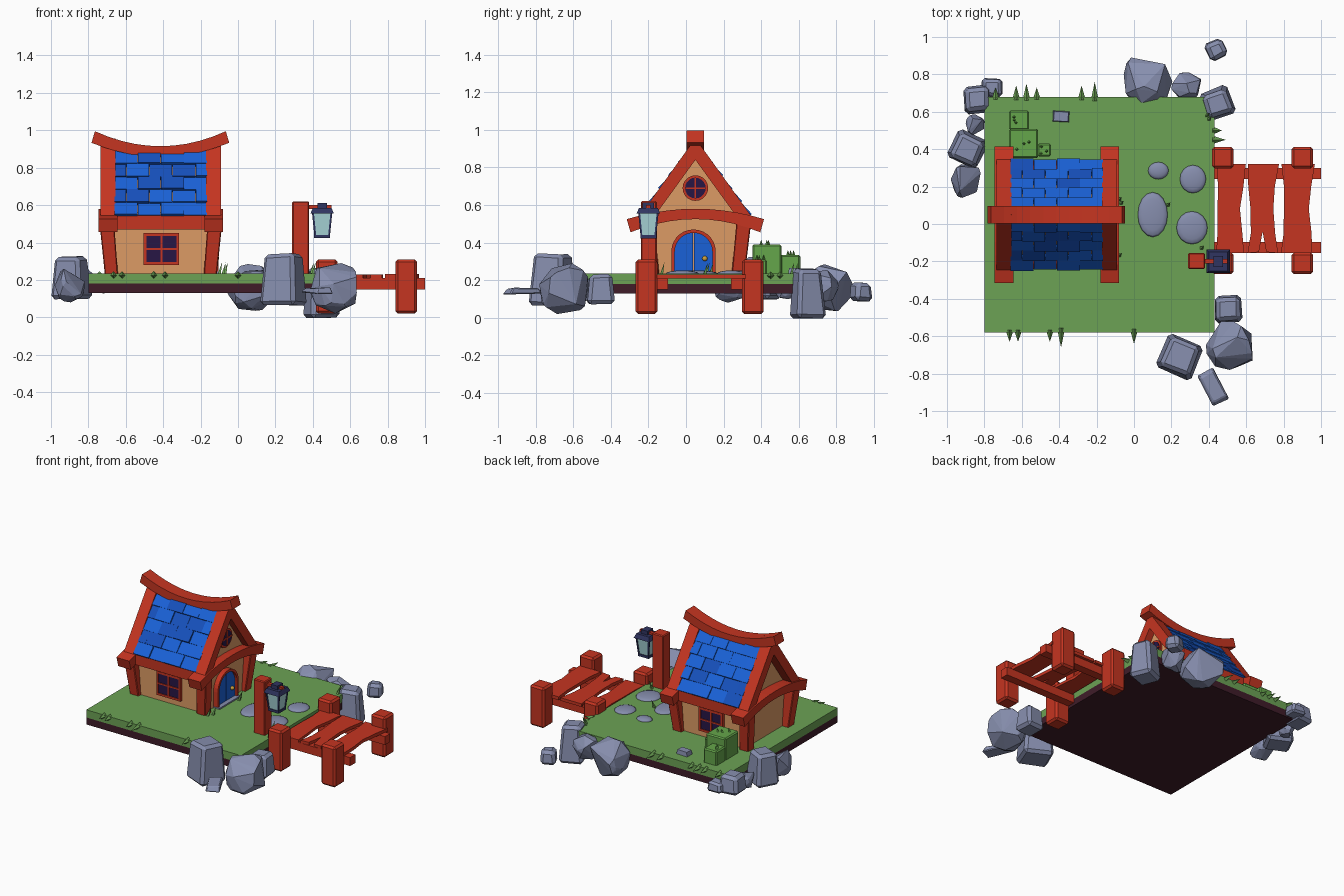
import bpy, bmesh, math, random
from mathutils import Vector, Matrix

if "Cube" in bpy.data.objects:
    bpy.data.objects.remove(bpy.data.objects["Cube"])

random.seed(4)

def material(name, r, g, b):
    m = bpy.data.materials.new(name)
    m.diffuse_color = (r, g, b, 1)
    m.use_nodes = True
    m.node_tree.nodes["Principled BSDF"].inputs["Base Color"].default_value = m.diffuse_color
    return m

RED = material("red_wood", .56, .035, .015)
TAN = material("plaster", .72, .33, .13)
BLUE = material("blue", .01, .12, .68)
DEEP = material("deep_blue", .008, .08, .5)
DARK = material("dark_pane", .02, .008, .06)
GREEN = material("grass", .15, .36, .09)
BUSH = material("bush", .13, .38, .07)
DIRT = material("dirt", .05, .012, .022)
ROCK = material("rock", .24, .27, .42)
NAVY = material("lantern_metal", .03, .035, .12)
GLASS = material("lantern_glass", .4, .68, .7)
GOLD = material("brass", .6, .35, .05)

def finish(name, bm, mat, smooth=False):
    bmesh.ops.recalc_face_normals(bm, faces=bm.faces)
    me = bpy.data.meshes.new(name)
    bm.to_mesh(me)
    bm.free()
    me.materials.append(mat)
    for p in me.polygons:
        p.use_smooth = smooth
    ob = bpy.data.objects.new(name, me)
    bpy.context.collection.objects.link(ob)
    return ob

def box(name, c, size, mat, rot=0, taper=1, lean=(0, 0), bevel=0, matrix=None, jitter=0):
    bm = bmesh.new()
    bmesh.ops.create_cube(bm, size=1)
    for v in bm.verts:
        k = taper if v.co.z > 0 else 1
        s = .5 if v.co.z > 0 else -.5
        v.co = Vector((v.co.x * size[0] * k + lean[0] * s, v.co.y * size[1] * k + lean[1] * s, v.co.z * size[2]))
        v.co += Vector([random.uniform(-jitter, jitter) for _ in range(3)])
    if bevel:
        bmesh.ops.bevel(bm, geom=bm.edges[:], offset=bevel, segments=1, affect='EDGES')
    bm.transform(matrix or Matrix.Translation(c) @ Matrix.Rotation(math.radians(rot), 4, 'Z'))
    return finish(name, bm, mat)

def span(name, x, y, z, mat, **kw):
    return box(name, [(a + b) / 2 for a, b in (x, y, z)], [b - a for a, b in (x, y, z)], mat, **kw)

def prism(name, pts, axis, lo, hi, mat):
    put = {'x': lambda a, b, c: (c, a, b), 'y': lambda a, b, c: (a, c, b), 'z': lambda a, b, c: (a, b, c)}[axis]
    bm = bmesh.new()
    f = bm.faces.new([bm.verts.new(put(a, b, lo)) for a, b in pts])
    r = bmesh.ops.extrude_face_region(bm, geom=[f])
    d = Vector(put(0, 0, hi - lo))
    bmesh.ops.translate(bm, vec=d, verts=[v for v in r['geom'] if isinstance(v, bmesh.types.BMVert)])
    return finish(name, bm, mat)

def boulder(name, c, size):
    bm = bmesh.new()
    for _ in range(26):
        p = Vector([random.gauss(0, 1) for _ in range(3)]).normalized()
        bm.verts.new([math.copysign(abs(a) ** .8, a) for a in p])
    r = bmesh.ops.convex_hull(bm, input=bm.verts[:])
    bmesh.ops.delete(bm, geom=list({v for v in r['geom_interior'] + r['geom_unused']
                                    if isinstance(v, bmesh.types.BMVert)}), context='VERTS')
    lo, hi = ([f(v.co[i] for v in bm.verts) for i in range(3)] for f in (min, max))
    for v in bm.verts:
        v.co = [c[i] + size[i] * ((v.co[i] - lo[i]) / (hi[i] - lo[i]) - .5) for i in range(3)]
    finish(name, bm, ROCK)

def cone(name, base, tip, r, mat):
    b, d = Vector(base), Vector(tip) - Vector(base)
    bm = bmesh.new()
    bmesh.ops.create_cone(bm, segments=4, radius1=r, radius2=0, depth=d.length, cap_ends=True,
                          matrix=Matrix.Translation(b + d / 2) @ d.to_track_quat('Z', 'Y').to_matrix().to_4x4())
    finish(name, bm, mat)

def ball(name, c, size, mat):
    bm = bmesh.new()
    bmesh.ops.create_uvsphere(bm, u_segments=16, v_segments=8, radius=1)
    bm.transform(Matrix.Translation(c) @ Matrix.Diagonal((*size, 1)))
    finish(name, bm, mat, True)

def arch(cy, r, z0, zc, a0=0, a1=180, n=14):
    pts = [(cy + r * math.cos(math.radians(a0 + (a1 - a0) * i / n)),
            zc + r * math.sin(math.radians(a0 + (a1 - a0) * i / n))) for i in range(n + 1)]
    return [(pts[0][0], z0)] + pts + [(pts[-1][0], z0)]

# Ground slab
span("grass_slab", (-.8, .43), (-.58, .68), (.18, .235), GREEN)
span("dirt_slab", (-.8, .43), (-.58, .68), (.13, .18), DIRT)

# House walls with gable
CY, CX = .05, -.415
prism("house_walls", [(CY + y, z) for y, z in ((-.235, .23), (.235, .23), (.235, .56), (0, .89), (-.235, .56))],
      'x', -.665, -.14, TAN)
T = [i / 5 for i in range(-5, 6)]
for s, x in ((-1, -.695), (1, -.13)):
    # Gable rafters and curved cross beam
    prism("gable_rafters", [(CY + y, z) for y, z in ((-.305, .53), (0, .955), (.305, .53),
          (.225, .53), (0, .84), (-.225, .53))], 'x', x - .04, x + .04, RED)
    prism("gable_beam", [(CY + .365 * t, .58 - .055 * t * t) for t in T] +
          [(CY + .345 * t, .525 - .07 * t * t) for t in reversed(T)], 'x', x - .05, x + .05, RED)
    # Leaning corner posts
    for e in (-1, 1):
        box("corner_post", (x - s * .006, CY + e * .242, .365), (.07, .07, .28), RED,
            taper=1.12, lean=(s * .025, e * .03), bevel=.005)

# Eave beams and roof tiles
x0, x1, rows = -.66, -.165, 5
for e in (-1, 1):
    span("eave_beam", (-.66, -.16), (CY + e * .26 - .03, CY + e * .26 + .03), (.47, .55), RED)
    low, high = Vector((0, CY + e * .285, .545)), Vector((0, CY + e * .03, .89))
    up = (high - low).normalized()
    side = Vector((1, 0, 0))
    out = Vector((0, e * up.z, abs(up.y)))
    step = (high - low).length / rows
    w = (x1 - x0) / 4
    for r in range(rows):
        cuts = [x0] + [x0 + w * (i + (.5 if r % 2 else 1)) for i in range(4 if r % 2 else 3)] + [x1]
        for a, b in zip(cuts, cuts[1:]):
            c = low + up * step * (r + .5) + out * random.uniform(-.012, -.003)
            c.x = (a + b) / 2
            tilt = Matrix.Rotation(random.uniform(.05, .14) * e, 3, 'X')
            u, o = tilt @ up, tilt @ out
            m = Matrix((side, u, o)).transposed().to_4x4()
            m.translation = c
            box("roof_tile", None, (b - a - .002, step * 1.12, .03), random.choice((BLUE, BLUE, DEEP)), matrix=m)

# Swayback ridge beam
prism("ridge_beam", [(CX + .35 * t, .915 + .08 * t * t) for t in T] +
      [(CX + .368 * t, .858 + .075 * t * t) for t in reversed(T)], 'y', CY - .047, CY + .047, RED)

# Side windows on the front and back walls
for e in (-1, 1):
    y = CY + e * .24
    span("window_pane", (-.5, -.32), (y - .01, y + .01), (.29, .44), DARK)
    for x, z in (((-.505, -.315), (.435, .45)), ((-.505, -.315), (.28, .295)), ((-.505, -.49), (.28, .45)),
                 ((-.33, -.315), (.28, .45)), ((-.415, -.405), (.29, .44)), ((-.5, -.32), (.36, .37))):
        span("window_bar", x, (y - .016, y + .016), z, RED)

# Round gable window
RZ = .69
circle = [(math.cos(i * math.pi / 10), math.sin(i * math.pi / 10)) for i in range(20)]
prism("round_frame", [(CY + .068 * a, RZ + .068 * b) for a, b in circle], 'x', -.15, -.128, RED)
prism("round_pane", [(CY + .055 * a, RZ + .055 * b) for a, b in circle], 'x', -.15, -.124, DARK)
span("round_bar", (-.14, -.119), (CY - .004, CY + .004), (RZ - .055, RZ + .055), RED)
span("round_bar", (-.14, -.119), (CY - .055, CY + .055), (RZ - .004, RZ + .004), RED)

# Arched door with frame, two leaves and a knob
DY = .04
prism("door_frame", arch(DY, .118, .235, .352) + arch(DY, .1, .235, .352)[::-1], 'x', -.15, -.105, RED)
for a, b in ((0, 88.5), (91.5, 180)):
    prism("door_leaf", arch(DY, .102, .235, .352, a, b) , 'x', -.15, -.122, BLUE)
span("door_step", (-.15, -.09), (DY - .12, DY + .12), (.23, .245), ROCK)
ball("door_knob", (-.115, .1, .315), (.014, .014, .014), GOLD)

# Stepping stones
for x, y, a, b in ((.1, .05, .08, .12), (.31, -.02, .083, .088), (.315, .24, .07, .075), (.13, .285, .055, .046)):
    ball("stepping_stone", (x, y, .235), (a, b, .017), ROCK)

# Dock: posts, rails and worn planks
for x in (.475, .9):
    for y in (-.21, .355):
        box("dock_post", (x, y, .165), (.115, .115, .29), RED, bevel=.013)
for y in (-.125, .27):
    span("dock_rail", (.43, 1), (y - .03, y + .03), (.15, .21), RED)
for a, b, notch in ((.435, .59, 0), (.605, .77, 1), (.785, .96, 0)):
    ys = [-.155, -.05, .08, .2, .32]
    j = lambda: random.uniform(-.008, .008)
    left = [(a + .018 * math.sin(i * math.pi / 4) + j(), y) for i, y in enumerate(ys)]
    right = [(b - .018 * math.sin(i * math.pi / 4) + j(), y) for i, y in enumerate(ys)]
    mid = (a + b) / 2
    cut = [(mid - .02, -.15), (mid, -.04), (mid + .02, -.15)] if notch else []
    prism("dock_plank", left[::-1] + cut + right, 'z', .208, .23 + j() * .3, RED)

# Lamp post and lantern
span("lamp_post", (.29, .38), (-.24, -.155), (.2, .62), RED, bevel=.006)
span("lamp_arm", (.37, .5), (-.212, -.188), (.58, .6), RED)
LX, LY = .45, -.2
box("lantern_ring", (LX, LY, .597), (.05, .06, .03), NAVY)
box("lantern_cap", (LX, LY, .57), (.125, .125, .03), NAVY, taper=.8)
box("lantern_glass", (LX, LY, .498), (.075, .075, .115), GLASS, taper=1.3)
box("lantern_base", (LX, LY, .432), (.085, .085, .018), NAVY)
for a in (-1, 1):
    for b in (-1, 1):
        box("lantern_rib", (LX + a * .043, LY + b * .043, .498), (.01, .01, .12), NAVY, lean=(a * .012, b * .012))

# Boulders
for c, s in (((.075, .765, .16), (.26, .25, .25)), ((.28, .74, .17), (.16, .14, .17)),
             ((.51, -.65, .155), (.25, .26, .27)), ((-.9, .23, .17), (.16, .18, .18)),
             ((-.85, .53, .16), (.1, .11, .12))):
    boulder("boulder", c, s)

# Chiselled block rocks
for x, y, w, d, z0, z1, rot in ((.445, .645, .16, .16, 0, .26, 20), (.44, .93, .11, .11, .09, .19, 25),
                                (-.84, .665, .15, .15, .12, .25, 5), (-.76, .73, .12, .1, .13, .2, 0),
                                (-.89, .4, .18, .17, .1, .325, -25), (.505, -.455, .15, .15, .07, .23, 2),
                                (.245, -.71, .21, .2, .065, .34, -22), (.425, -.87, .1, .19, .13, .16, 27)):
    box("block_rock", (x, y, (z0 + z1) / 2), (w, d, z1 - z0), ROCK, rot=rot, taper=.8,
        bevel=min(.02, (z1 - z0) * .2), jitter=.006)
box("small_stone", (-.39, .575, .245), (.09, .06, .04), ROCK, taper=.85, rot=-3)

# Square bushes
for x, y, w, z in ((-.59, .43, .155, .39), (-.615, .555, .105, .335), (-.48, .395, .07, .31)):
    box("bush", (x, y, (.225 + z) / 2), (w, w, z - .225), BUSH, bevel=.008)
    for _ in range(3):
        px, py = x + random.uniform(-.3, .3) * w, y + random.uniform(-.3, .3) * w
        cone("bush_leaf", (px, py, z - .005), (px + .008, py, z + .025), .01, BUSH)

# Grass tufts: over the edges, then upright blades
for x, y, dx, dy in ((-.74, .68, 0, .05), (-.63, .68, 0, .06), (-.575, .68, 0, .07), (-.52, .68, 0, .05),
                     (-.28, .68, 0, .06), (-.21, .68, 0, .08), (-.665, -.58, 0, -.05), (-.62, -.58, 0, -.05),
                     (-.45, -.58, 0, -.05), (-.39, -.58, 0, -.08), (0, -.58, 0, -.06), (.42, .45, .07, 0),
                     (.42, .5, .05, 0)):
    cone("grass_tuft", (x, y - dy * .3, .225), (x + dx, y + dy, .222), .022, GREEN)
for x, y in ((-.08, .13), (-.07, .11), (-.08, -.17), (-.1, -.2), (.18, .1), (.39, .58), (.4, .56), (.36, -.13)):
    cone("grass_blade", (x, y, .23), (x + .015, y + .015, .295), .011, GREEN)
